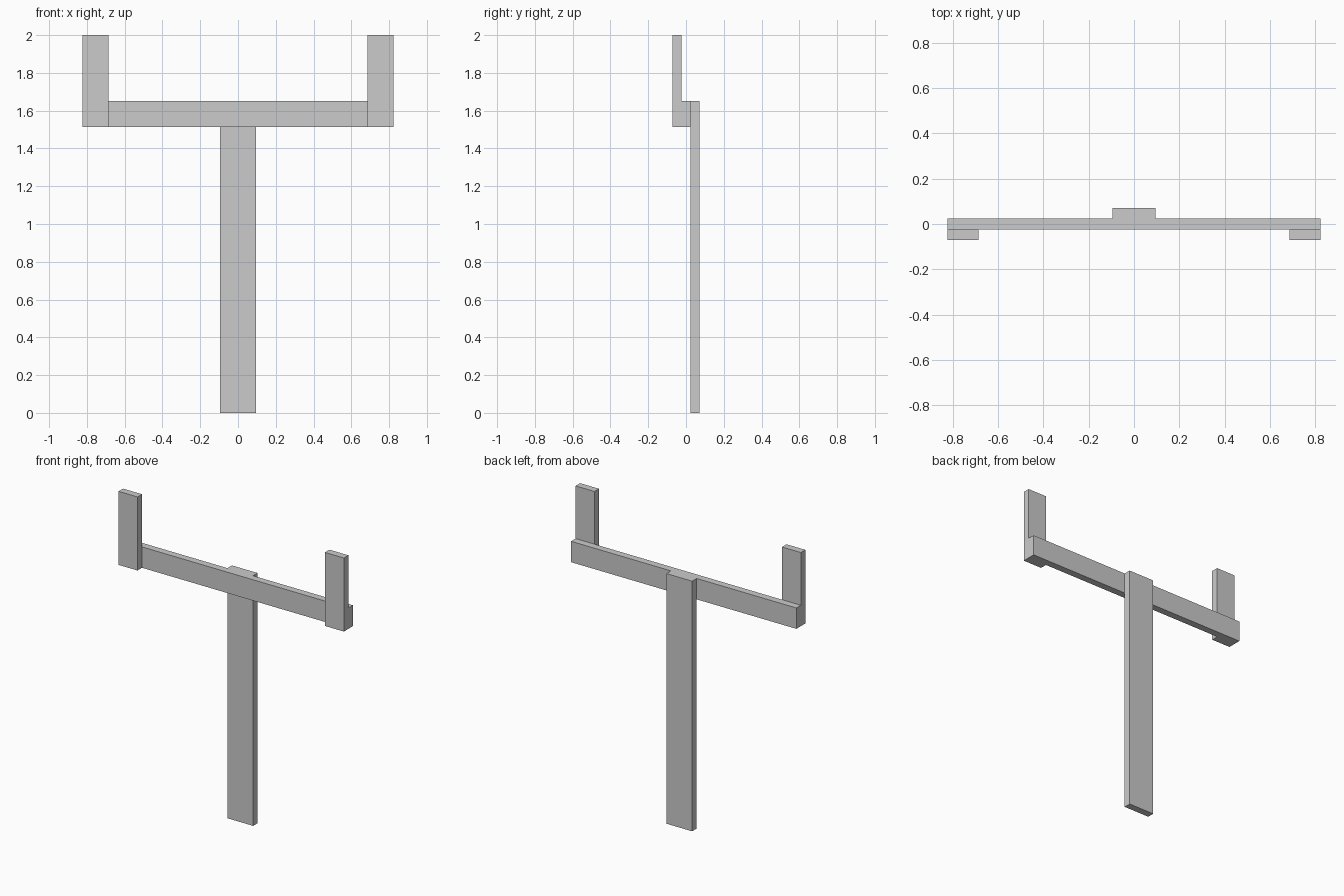
import bpy

if "Cube" in bpy.data.objects:
    bpy.data.objects.remove(bpy.data.objects["Cube"])

T = 0.047                        # board thickness
HALF, W = 0.823, 0.138           # half span, board width
Z0, Z1, TOP = 1.514, 1.652, 2.0  # beam bottom, beam top, overall top


def board(name, x, y, z):
    """Box spanning the given (min, max) ranges."""
    bpy.ops.mesh.primitive_cube_add(size=1, location=[sum(r) / 2 for r in (x, y, z)])
    ob = bpy.context.object
    ob.name = name
    ob.scale = [r[1] - r[0] for r in (x, y, z)]
    bpy.ops.object.transform_apply(location=False, rotation=False, scale=True)
    return ob


# Upright plank behind the beam
board("post", (-0.094, 0.094), (T / 2, 1.5 * T), (0, Z1))

# Horizontal beam
board("crossbeam", (-HALF, HALF), (-T / 2, T / 2), (Z0, Z1))

# Short uprights on the front of each beam end
for side, s in (("left", -1), ("right", 1)):
    xs = sorted((s * HALF, s * (HALF - W)))
    board(side + "_upright", xs, (-1.5 * T, -T / 2), (Z0, TOP))
